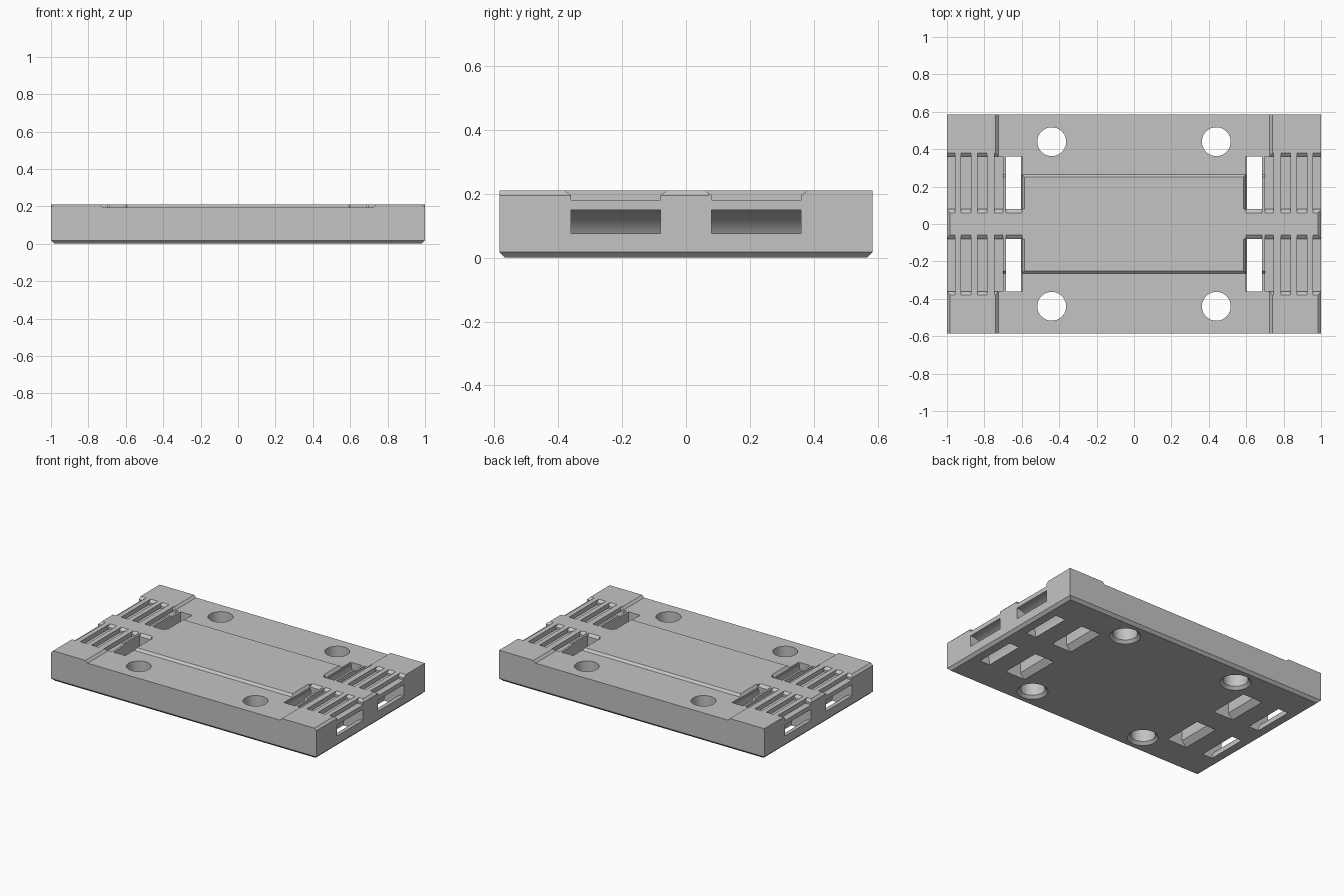
import bpy, bmesh, math
from mathutils import Vector

cube = bpy.data.objects.get("Cube")
if cube:
    bpy.data.objects.remove(cube)

HEIGHT, HALF_DEPTH = 0.21, 0.585
SLOT_IN, SLOT_OUT = 0.08, 0.36
OVER = 0.225          # cutters reach above the top surface
RECESS = 0.195

grey = bpy.data.materials.new("light grey plastic")
grey.use_nodes = True
color = (0.55, 0.55, 0.55, 1)
grey.diffuse_color = color
grey.node_tree.nodes["Principled BSDF"].inputs["Base Color"].default_value = color


def to_object(name, bm):
    bmesh.ops.recalc_face_normals(bm, faces=bm.faces)
    mesh = bpy.data.meshes.new(name)
    bm.to_mesh(mesh)
    bm.free()
    mesh.materials.append(grey)
    obj = bpy.data.objects.new(name, mesh)
    bpy.context.collection.objects.link(obj)
    return obj


def prism(name, profile, axis, start, end, sx=1, sy=1):
    """Extrude a profile (y,z) along x or (x,z) along y, mirrored by sx, sy."""
    bm = bmesh.new()

    def point(a, z, t):
        x, y = (t, a) if axis == "x" else (a, t)
        return Vector((x * sx, y * sy, z))

    face = bm.faces.new([bm.verts.new(point(a, z, start)) for a, z in profile])
    offset = point(0, 0, end) - point(0, 0, start)
    ext = bmesh.ops.extrude_face_region(bm, geom=[face])
    bmesh.ops.translate(bm, vec=offset,
                        verts=[v for v in ext["geom"] if isinstance(v, bmesh.types.BMVert)])
    return to_object(name, bm)


def cone_cutter(name, x, y, r1, r2, z0, z1):
    bm = bmesh.new()
    bmesh.ops.create_cone(bm, cap_ends=True, segments=48, radius1=r1, radius2=r2, depth=z1 - z0)
    bmesh.ops.translate(bm, verts=bm.verts, vec=(x, y, (z0 + z1) / 2))
    return to_object(name, bm)


def arc(radius, a0, a1, steps=16):
    return [(1 + radius * math.cos(math.radians(a0 + (a1 - a0) * i / steps)),
             radius * math.sin(math.radians(a0 + (a1 - a0) * i / steps))) for i in range(steps + 1)]


# Plate body with chamfered lower edges
bm = bmesh.new()
bmesh.ops.create_cube(bm, size=1)
bmesh.ops.scale(bm, verts=bm.verts, vec=(2, 2 * HALF_DEPTH, HEIGHT))
bmesh.ops.translate(bm, verts=bm.verts, vec=(0, 0, HEIGHT / 2))
low = [e for e in bm.edges if all(v.co.z < 0.01 for v in e.verts)]
bmesh.ops.bevel(bm, geom=low, offset=0.018, segments=1, affect="EDGES")
plate = to_object("mounting_plate", bm)

cutters = []

# Shallow side recesses, leaving a raised middle and raised ends
for sy in (1, -1):
    bm = bmesh.new()
    rings = []
    for inset, z in ((0, RECESS), (0.03, OVER)):
        x, y0 = 0.725 + inset, 0.265 - inset
        rings.append([bm.verts.new((px, py * sy, z)) for px, py in
                      ((-x, y0), (x, y0), (x, 0.7), (-x, 0.7))])
    for ring in rings:
        bm.faces.new(ring)
    for i in range(4):
        j = (i + 1) % 4
        bm.faces.new((rings[0][i], rings[0][j], rings[1][j], rings[1][i]))
    cutters.append(to_object("side_recess_cutter", bm))

# Strap features: grooves, through slot and curved passage in each quarter
groove = [(SLOT_IN, 0.18), (SLOT_IN, RECESS), (SLOT_IN - 0.04, OVER),
          (SLOT_OUT + 0.04, OVER), (SLOT_OUT, RECESS), (SLOT_OUT, 0.18)]
slot = [(0.56, -0.01), (0.605, 0.035), (0.605, 0.185), (0.575, OVER),
        (0.685, OVER), (0.685, 0.035), (0.73, -0.01)]
passage = ([(1.05, 0.075)] + arc(0.075, 90, 180) + [(0.925, -0.03), (0.85, -0.03)]
           + arc(0.15, 180, 90) + [(1.05, 0.15)])
groove_spans = [(0.60, 0.685), (0.70, 0.746), (0.785, 0.838), (0.871, 0.924), (0.957, 1.05)]
for sx in (1, -1):
    for sy in (1, -1):
        for start, end in groove_spans:
            cutters.append(prism("groove_cutter", groove, "x", start, end, sx, sy))
        cutters.append(prism("slot_cutter", slot, "y", SLOT_IN, SLOT_OUT, sx, sy))
        cutters.append(prism("passage_cutter", passage, "y", SLOT_IN, SLOT_OUT, sx, sy))
        # Screw hole with a flared underside
        cutters.append(cone_cutter("hole_cutter", 0.44 * sx, 0.44 * sy, 0.077, 0.077, -0.05, 0.3))
        cutters.append(cone_cutter("flare_cutter", 0.44 * sx, 0.44 * sy, 0.105, 0.07, -0.01, 0.025))
    # Chamfer along the upper end edge
    wedge = [(0.97, OVER), (1.015, 0.18), (1.05, 0.18), (1.05, OVER)]
    cutters.append(prism("end_chamfer_cutter", wedge, "y", -0.7, 0.07, sx))

# Cut everything out of the plate
for cutter in cutters:
    cutter.hide_render = True
    mod = plate.modifiers.new(cutter.name, "BOOLEAN")
    mod.operation, mod.solver, mod.object = "DIFFERENCE", "EXACT", cutter
bpy.context.view_layer.update()
result = plate.evaluated_get(bpy.context.evaluated_depsgraph_get())
finished = bpy.data.meshes.new_from_object(result)
plate.modifiers.clear()
plate.data = finished
for cutter in cutters:
    bpy.data.objects.remove(cutter)

bpy.ops.object.select_all(action="DESELECT")
plate.select_set(True)
bpy.context.view_layer.objects.active = plate
bpy.ops.object.shade_smooth_by_angle(angle=math.radians(25))
